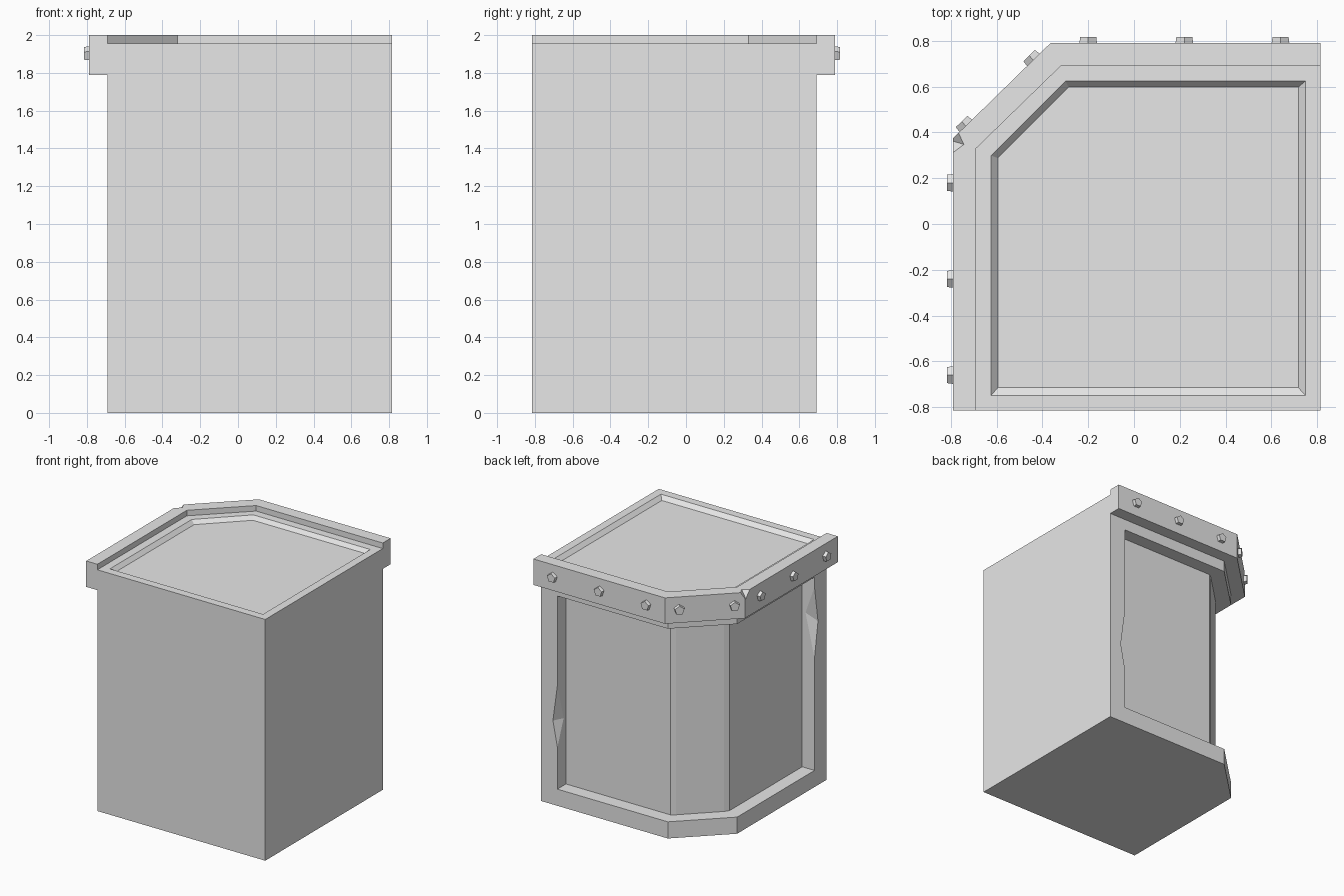
import bpy, bmesh
from mathutils import Vector

if "Cube" in bpy.data.objects:
    bpy.data.objects.remove(bpy.data.objects["Cube"], do_unlink=True)

grey = bpy.data.materials.new("plain_grey")
grey.use_nodes = True
grey.diffuse_color = (0.8, 0.8, 0.8, 1)
grey.node_tree.nodes["Principled BSDF"].inputs["Base Color"].default_value = (0.8, 0.8, 0.8, 1)


def finish(bm, name):
    bmesh.ops.recalc_face_normals(bm, faces=bm.faces)
    mesh = bpy.data.meshes.new(name)
    bm.to_mesh(mesh)
    bm.free()
    mesh.materials.append(grey)
    obj = bpy.data.objects.new(name, mesh)
    bpy.context.collection.objects.link(obj)
    return obj


def prism(name, outline, low, high):
    """Extrude a plan outline between two heights."""
    bm = bmesh.new()
    face = bm.faces.new([bm.verts.new((x, y, low)) for x, y in outline])
    top = bmesh.ops.extrude_face_region(bm, geom=[face])["geom"]
    bmesh.ops.translate(bm, vec=(0, 0, high - low),
                        verts=[v for v in top if isinstance(v, bmesh.types.BMVert)])
    return finish(bm, name)


def hull(name, points):
    bm = bmesh.new()
    for p in points:
        bm.verts.new(p)
    bmesh.ops.convex_hull(bm, input=bm.verts)
    return finish(bm, name)


def cut(target, cutter):
    """Subtract the cutter, then discard it."""
    cutter.hide_render = True
    mod = target.modifiers.new("cut", "BOOLEAN")
    mod.operation = "DIFFERENCE"
    mod.solver = "EXACT"
    mod.object = cutter
    bpy.context.view_layer.objects.active = target
    bpy.ops.object.modifier_apply(modifier=mod.name)
    bpy.data.objects.remove(cutter, do_unlink=True)


E = 0.815  # flat outer sides

# Cabinet body with one clipped corner
corner_path = [(-0.69, -E), (-0.69, 0.33), (-0.32, 0.69), (E, 0.69)]
body = prism("cabinet_body", corner_path + [(E, -E)], 0, 1.955)

# Sunken panels wrapping around the clipped corner
cut(body, prism("panel_cutter", [
    (0.67, 0.9), (-0.9, 0.9), (-0.9, -0.66), (-0.58, -0.66),
    (-0.58, 0.27), (-0.555, 0.305), (-0.3, 0.555), (-0.265, 0.58), (0.67, 0.58)], 0.135, 1.7))

# Shallow tray with sloping sides in the top
tray_edge = [(-0.625, -0.75), (-0.625, 0.3), (-0.3, 0.625), (0.75, 0.625), (0.75, -0.75)]
tray_floor = [(-0.595, -0.715), (-0.595, 0.288), (-0.285, 0.598), (0.718, 0.598), (0.718, -0.715)]
cut(body, hull("tray_cutter", [(x, y, 1.956) for x, y in tray_edge]
               + [(x, y, 1.925) for x, y in tray_floor]))

# Chips on the inner edges of the two frame posts
cut(body, hull("back_chip_cutter", [
    (0.665, 0.7, 0.42), (0.665, 0.7, 1.05), (0.715, 0.7, 0.68), (0.665, 0.6, 0.68)]))
cut(body, hull("side_chip_cutter", [
    (-0.7, -0.655, 0.97), (-0.7, -0.655, 1.68), (-0.7, -0.71, 1.32), (-0.6, -0.655, 1.4)]))

# Overhanging rim around the two panelled sides
rim_path = [(E, 0.79), (-0.365, 0.79), (-0.79, 0.375), (-0.79, -E)]
rim = prism("top_rim", corner_path + rim_path, 1.79, 2.0)
cut(rim, hull("rim_chip_cutter", [
    (-0.795, 0.3, 2.01), (-0.735, 0.345, 2.01), (-0.77, 0.42, 2.01),
    (-0.85, 0.4, 2.01), (-0.8, 0.365, 1.93)]))

# Five-sided bolts along the rim
bolts = {
    "back_bolt": ((0, 1, 0), [(-0.2, 0.79), (0.22, 0.79), (0.64, 0.79)]),
    "corner_bolt": ((-0.7, 0.72, 0), [(-0.44, 0.717), (-0.735, 0.429)]),
    "side_bolt": ((-1, 0, 0), [(-0.79, 0.18), (-0.79, -0.24), (-0.79, -0.66)]),
}
for label, (normal, places) in bolts.items():
    turn = Vector(normal).to_track_quat("Z", "Y")
    for i, (x, y) in enumerate(places):
        bm = bmesh.new()
        bmesh.ops.create_cone(bm, cap_ends=True, segments=5,
                              radius1=0.044, radius2=0.037, depth=0.052)
        bolt = finish(bm, f"{label}_{i + 1}")
        bolt.location = (x, y, 1.9)
        bolt.rotation_mode = "QUATERNION"
        bolt.rotation_quaternion = turn
